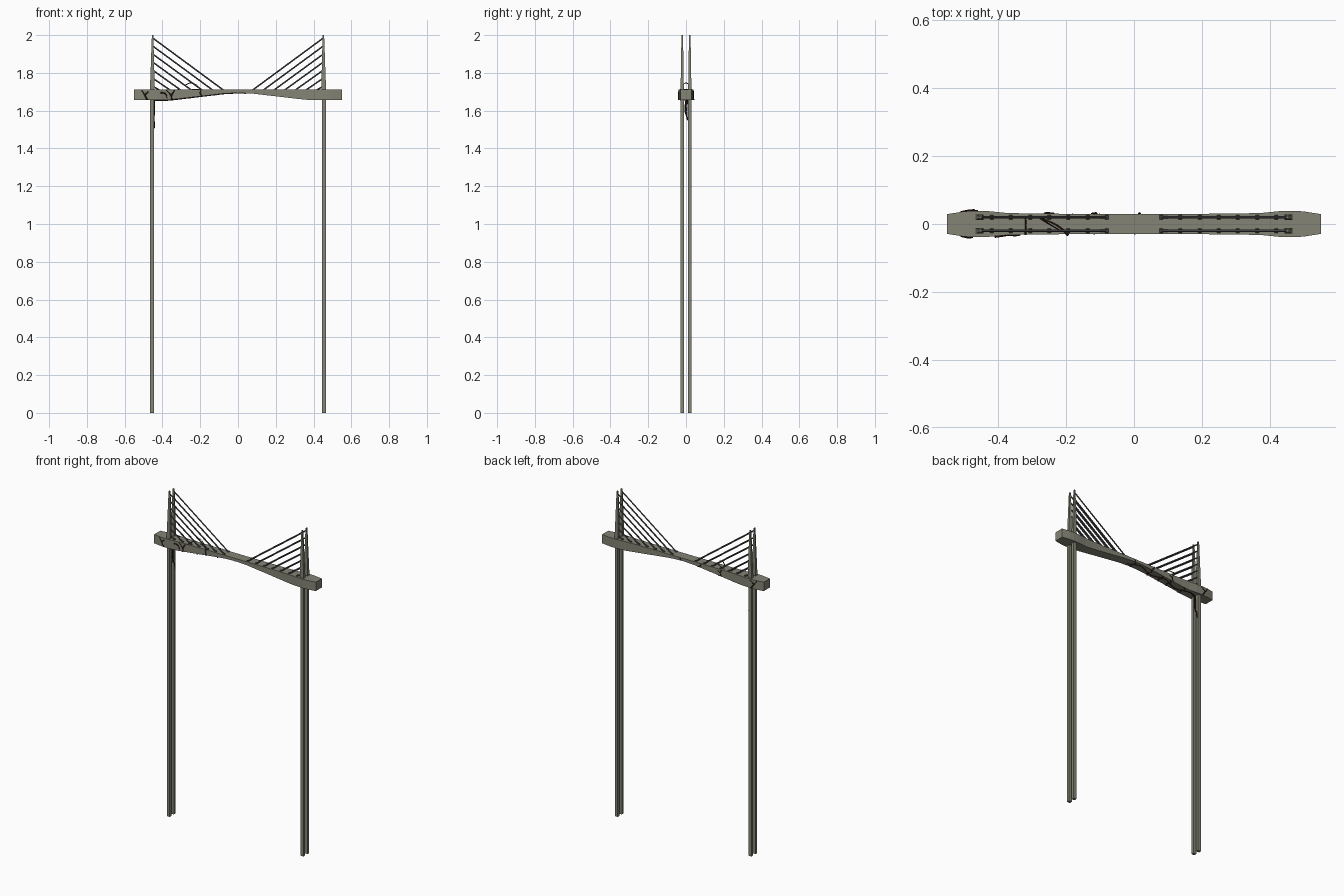
import bpy, bmesh, math
from mathutils import Vector

if "Cube" in bpy.data.objects:
    bpy.data.objects.remove(bpy.data.objects["Cube"])


def material(name, rgb):
    m = bpy.data.materials.new(name)
    m.diffuse_color = (*rgb, 1)
    m.use_nodes = True
    m.node_tree.nodes["Principled BSDF"].inputs["Base Color"].default_value = m.diffuse_color
    return m


CONCRETE = material("weathered_concrete", (0.23, 0.23, 0.18))
STEEL = material("dark_steel", (0.085, 0.09, 0.085))
VINE = material("dark_red_vine", (0.035, 0.012, 0.009))


def add_mesh(name, bm, mat):
    bmesh.ops.recalc_face_normals(bm, faces=bm.faces)
    me = bpy.data.meshes.new(name)
    bm.to_mesh(me)
    bm.free()
    me.materials.append(mat)
    ob = bpy.data.objects.new(name, me)
    bpy.context.collection.objects.link(ob)
    return ob


def loft(bm, sections):
    """Skin a run of four-cornered sections and cap the ends."""
    rings = [[bm.verts.new(p) for p in s] for s in sections]
    for a, b in zip(rings, rings[1:]):
        for i in range(4):
            j = (i + 1) % 4
            bm.faces.new((a[i], a[j], b[j], b[i]))
    bm.faces.new(rings[0])
    bm.faces.new(rings[-1])


def rect(x, y, hx, hy, z):
    return [(x - hx, y - hy, z), (x + hx, y - hy, z), (x + hx, y + hy, z), (x - hx, y + hy, z)]


def rod(bm, a, b, r, sides=6):
    a, b = Vector(a), Vector(b)
    d = b - a
    mat = d.to_track_quat('Z', 'Y').to_matrix().to_4x4()
    mat.translation = (a + b) / 2
    bmesh.ops.create_cone(bm, cap_ends=True, segments=sides, radius1=r, radius2=r,
                          depth=d.length, matrix=mat)


def tube(name, paths, r, mat):
    """Wandering tapered tubes along smoothed point lists."""
    cu = bpy.data.curves.new(name, 'CURVE')
    cu.dimensions = '3D'
    cu.bevel_depth = r
    cu.bevel_resolution = 0
    cu.resolution_u = 4
    cu.use_fill_caps = True
    for pts in paths:
        sp = cu.splines.new('BEZIER')
        sp.bezier_points.add(len(pts) - 1)
        for i, p in enumerate(pts):
            bp = sp.bezier_points[i]
            bp.co = p
            bp.handle_left_type = bp.handle_right_type = 'AUTO'
            bp.radius = 1 - 0.55 * i / (len(pts) - 1)
    cu.materials.append(mat)
    ob = bpy.data.objects.new(name, cu)
    bpy.context.collection.objects.link(ob)
    bpy.ops.object.select_all(action='DESELECT')
    ob.select_set(True)
    bpy.context.view_layer.objects.active = ob
    bpy.ops.object.convert(target='MESH')


# Deck: x, half width, underside height; mirrored about the middle
TOP = 1.711
half = [(0.55, 0.029, 1.656), (0.50, 0.037, 1.656), (0.47, 0.039, 1.656), (0.43, 0.038, 1.656),
        (0.38, 0.033, 1.656), (0.32, 0.031, 1.662), (0.2, 0.030, 1.676), (0.08, 0.030, 1.690)]
stations = [(-x, w, z) for x, w, z in half] + [(0, 0.030, 1.694)] + half[::-1]


def deck_at(x):
    """Half width and underside of the deck at x."""
    for (x0, w0, z0), (x1, w1, z1) in zip(stations, stations[1:]):
        if x0 <= x <= x1:
            t = (x - x0) / (x1 - x0)
            return w0 + t * (w1 - w0), z0 + t * (z1 - z0)
    return stations[0][1:]


bm = bmesh.new()
loft(bm, [[(x, -w, z), (x, w, z), (x, w, TOP), (x, -w, TOP)] for x, w, z in stations])
add_mesh("deck", bm, CONCRETE)

for side, sx in (("left", -1), ("right", 1)):
    # Twin legs and the tapered pylons above them
    legs, pylons, cables, anchors = (bmesh.new() for _ in range(4))
    for sy in (-1, 1):
        y = sy * 0.020
        loft(legs, [rect(sx * 0.455, y, 0.010, 0.0085, 0), rect(sx * 0.455, y, 0.010, 0.0085, 1.66)])
        loft(pylons, [rect(sx * 0.455, y, 0.012, 0.0085, 1.705),
                      rect(sx * 0.453, y, 0.010, 0.0075, 1.80),
                      rect(sx * 0.452, y, 0.004, 0.004, 2.0)])
        # Seven stay cables fanning down to the deck
        for i in range(7):
            foot = (sx * (0.08 + 0.0565 * i), y, TOP)
            rod(cables, (sx * 0.452, y, 1.985 - 0.0425 * i), foot, 0.004)
            loft(anchors, [rect(foot[0], y, 0.006, 0.007, TOP - 0.003),
                           rect(foot[0], y, 0.004, 0.005, TOP + 0.005)])
    add_mesh(side + "_legs", legs, CONCRETE)
    add_mesh(side + "_pylons", pylons, CONCRETE)
    add_mesh(side + "_cables", cables, STEEL)
    add_mesh(side + "_cable_anchors", anchors, STEEL)


def on_side(sy, pts):
    """Points (x, z) laid on the front or back face of the deck."""
    return [(x, sy * (deck_at(x)[0] + 0.001), z) for x, z in pts]


# Vines on the front face
front = [[(-0.48, 1.657), (-0.495, 1.685), (-0.51, 1.708)], [(-0.493, 1.685), (-0.475, 1.7)],
         [(-0.41, 1.695), (-0.385, 1.69), (-0.375, 1.665)],
         [(-0.35, 1.657), (-0.355, 1.68), (-0.38, 1.711)], [(-0.353, 1.68), (-0.335, 1.711)],
         [(-0.195, 1.68), (-0.2, 1.695), (-0.197, 1.711)]]
tube("front_vines", [on_side(-1, p) for p in front], 0.004, VINE)

# Vines on the back face
back = [[(-0.47, 1.657), (-0.49, 1.685), (-0.51, 1.71)], [(-0.49, 1.685), (-0.46, 1.705)],
        [(-0.26, 1.67), (-0.255, 1.69), (-0.265, 1.711)], [(-0.255, 1.69), (-0.235, 1.7)],
        [(-0.11, 1.69), (-0.12, 1.7), (-0.125, 1.713)], [(0.015, 1.695), (0.02, 1.71)]]
tube("back_vines", [on_side(1, p) for p in back], 0.004, VINE)

# Vines creeping under the deck: one long runner and cross strands
runner = []
for i in range(14):
    x = -0.44 + 0.037 * i
    runner.append((x, 0.014 * math.sin(i * 1.3), deck_at(x)[1] - 0.001))
cross = [[(x + 0.01 * k, y, deck_at(x)[1]) for k, y in ((0, -0.03), (1, -0.01), (0, 0.01), (2, 0.03))]
         for x in (-0.36, -0.26, -0.2, -0.12, 0.0)]
tube("underside_vines", [runner] + cross, 0.004, VINE)

# Vines over the road and one strand looped between the cables
tube("road_vines", [[(-0.32, -0.032, TOP), (-0.318, 0, TOP + 0.002), (-0.32, 0.022, TOP)],
                    [(-0.195, -0.03, TOP), (-0.225, -0.005, TOP + 0.002), (-0.275, 0.018, TOP)],
                    [(-0.28, 0.02, 1.735), (-0.25, 0.0, 1.747), (-0.215, -0.02, 1.735)]], 0.003, VINE)

# Strands hanging beside the left legs
tube("hanging_vines", [[(-0.445, 0.002, 1.66), (-0.443, -0.004, 1.6), (-0.445, 0.008, 1.56),
                        (-0.443, 0.02, 1.53), (-0.443, 0.024, 1.505)],
                       [(-0.45, 0.008, 1.66), (-0.447, 0.004, 1.61), (-0.445, 0.006, 1.55)]],
     0.005, VINE)
